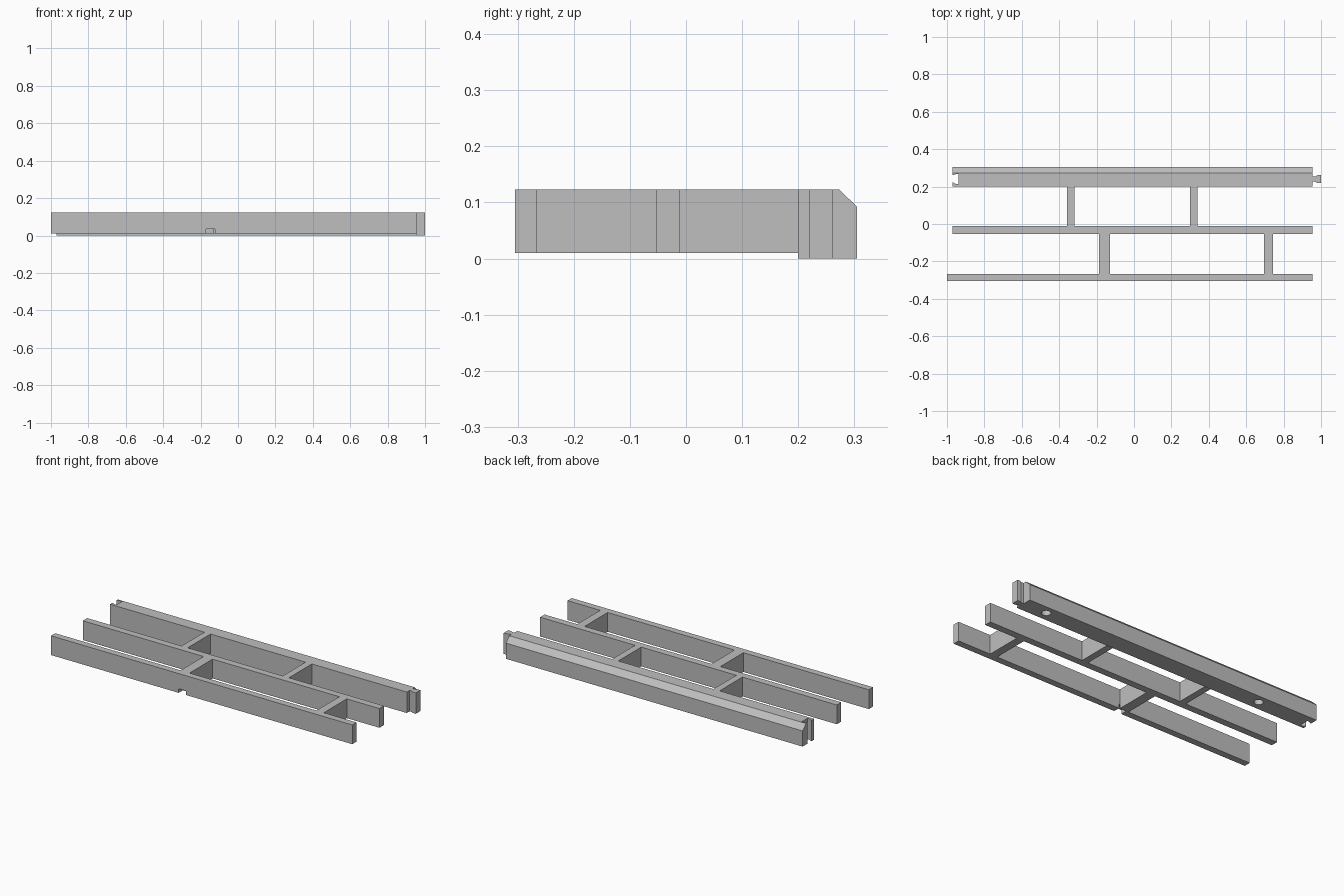
import bpy
import bmesh

if "Cube" in bpy.data.objects:
    bpy.data.objects.remove(bpy.data.objects["Cube"], do_unlink=True)

grey = bpy.data.materials.new("plain grey")
grey.use_nodes = True
grey.diffuse_color = (0.52, 0.52, 0.52, 1)
grey.node_tree.nodes["Principled BSDF"].inputs["Base Color"].default_value = grey.diffuse_color

BOTTOM, TOP = 0.01, 0.123


def prism(name, points, start, end, axis="z"):
    """Extrude a closed outline: (x, y) along z, or (y, z) along x."""
    bm = bmesh.new()
    place = (lambda p, d: (p[0], p[1], d)) if axis == "z" else (lambda p, d: (d, p[0], p[1]))
    face = bm.faces.new([bm.verts.new(place(p, start)) for p in points])
    out = bmesh.ops.extrude_face_region(bm, geom=[face])
    for v in out["geom"]:
        if isinstance(v, bmesh.types.BMVert):
            v.co["xyz".index(axis)] = end
    bmesh.ops.recalc_face_normals(bm, faces=bm.faces)
    mesh = bpy.data.meshes.new(name)
    bm.to_mesh(mesh)
    bm.free()
    mesh.materials.append(grey)
    obj = bpy.data.objects.new(name, mesh)
    bpy.context.scene.collection.objects.link(obj)
    return obj


def bar(name, x0, x1, y0, y1, z0=BOTTOM, z1=TOP):
    return prism(name, [(x0, y0), (x1, y0), (x1, y1), (x0, y1)], z0, z1)


def cut(target, cutter):
    cutter.hide_render = True
    cutter.hide_set(True)
    mod = target.modifiers.new(cutter.name, "BOOLEAN")
    mod.operation = "DIFFERENCE"
    mod.solver = "EXACT"
    mod.object = cutter


def mirrored(half, centre):
    """Complete an outline of (x, half width) points about y = centre."""
    return ([(x, centre - w) for x, w in half]
            + [(x, centre + w) for x, w in reversed(half)])


# Back rail with a chamfered top edge
back_rail = prism("back_rail", [(0.2, 0), (0.305, 0), (0.305, 0.092),
                                (0.273, TOP), (0.2, TOP)], -0.97, 0.955, "x")

# Interlocking tongue at one end, matching groove at the other
prism("end_tongue", mirrored([(0.95, 0.014), (0.968, 0.014), (0.982, 0.021),
                              (1.0, 0.021)], 0.24), 0, TOP)
cut(back_rail, prism("groove_cutter", mirrored(
    [(-0.99, 0.02), (-0.964, 0.02), (-0.952, 0.027), (-0.938, 0.027)], 0.241), -0.02, 0.15))

# Round peg sockets under the back rail
for i, x in enumerate((0.804, -0.622)):
    bpy.ops.mesh.primitive_cylinder_add(vertices=20, radius=0.025, depth=0.12,
                                        location=(x, 0.255, 0))
    socket = bpy.context.object
    socket.name = f"socket_cutter_{i + 1}"
    socket.data.materials.append(grey)
    cut(back_rail, socket)

# Slim middle and front rails
bar("middle_rail", -0.97, 0.955, -0.053, -0.012)
front_rail = bar("front_rail", -1, 0.955, -0.305, -0.266)
cut(front_rail, bar("notch_cutter", -0.171, -0.123, -0.32, -0.266, -0.02, 0.034))

# Staggered cross bars joining the rails
for i, (x0, x1) in enumerate(((-0.358, -0.318), (0.299, 0.339))):
    bar(f"back_cross_bar_{i + 1}", x0, x1, -0.012, 0.2)
for i, (x0, x1) in enumerate(((-0.186, -0.128), (0.695, 0.743))):
    bar(f"front_cross_bar_{i + 1}", x0, x1, -0.266, -0.053)
